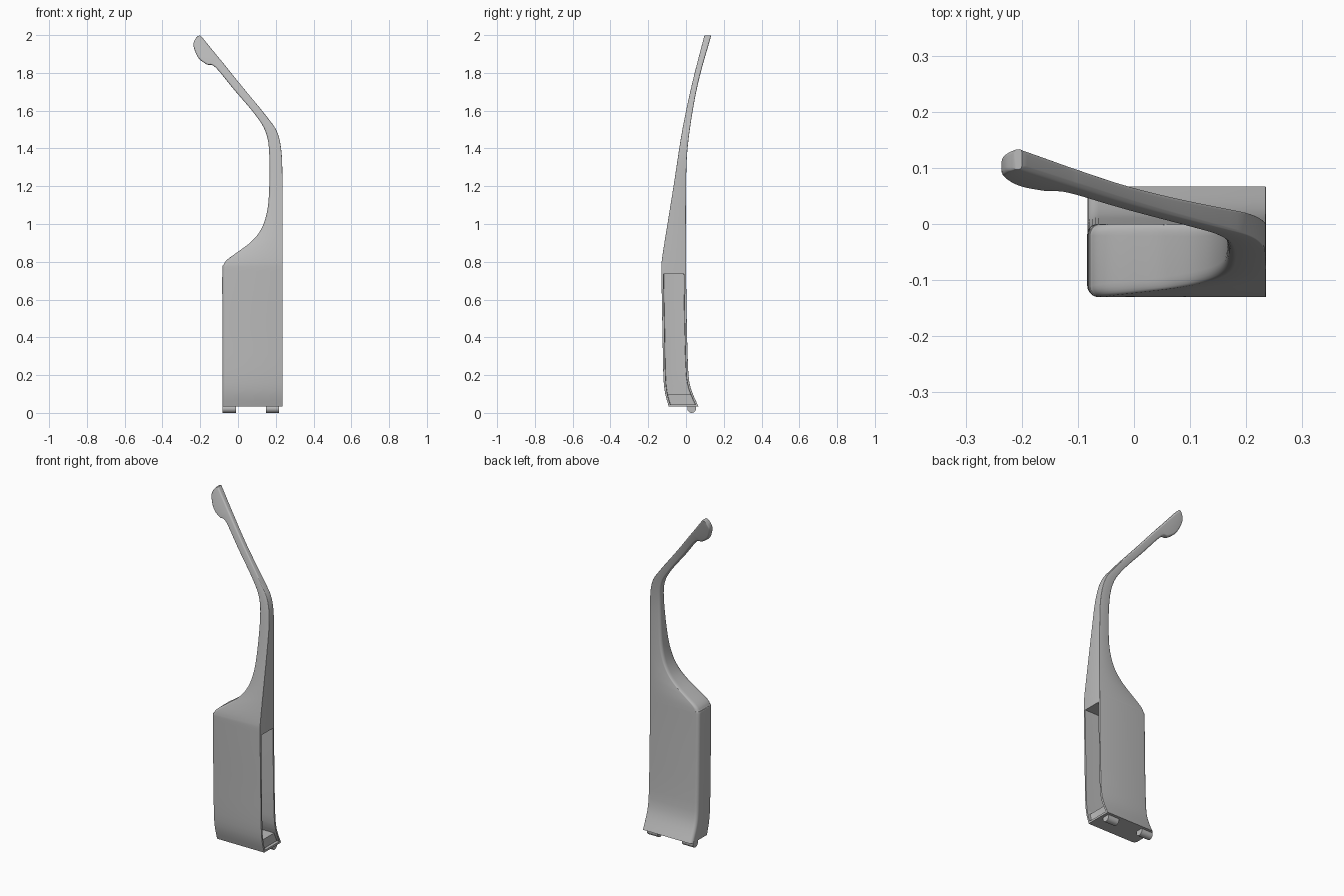
import bpy, bmesh, math
from mathutils import Vector

if "Cube" in bpy.data.objects:
    bpy.data.objects.remove(bpy.data.objects["Cube"])

grey = bpy.data.materials.new("light grey plastic")
grey.use_nodes = True
grey.diffuse_color = (0.5, 0.5, 0.5, 1)
grey.node_tree.nodes["Principled BSDF"].inputs["Base Color"].default_value = (0.5, 0.5, 0.5, 1)

# Front and back depth of the arm by height: (z, y)
FRONT = [(0.03, -0.09), (0.1, -0.11), (0.18, -0.119), (0.4, -0.124), (0.74, -0.13),
         (0.8, -0.129), (1.0, -0.098), (1.2, -0.066), (1.5, -0.019), (1.75, 0.034), (2.0, 0.098)]
BACK = [(0.03, 0.068), (0.1, 0.036), (0.15, 0.02), (0.2, 0.013), (0.4, 0.006), (0.8, 0.0),
        (1.3, 0.002), (1.5, 0.02), (1.75, 0.065), (2.0, 0.134)]
# Outline stations: inner edge x, z, outer edge x, z, inner radius, outer radius
STATIONS = [(-0.083, 0.033, 0.235, 0.033, 0.02, 0.001),
            (-0.083, 0.2, 0.235, 0.2, 0.02, 0.001),
            (-0.083, 0.5, 0.235, 0.5, 0.02, 0.001),
            (-0.083, 0.75, 0.235, 0.75, 0.02, 0.001),
            (-0.076, 0.785, 0.235, 0.8, 0.02, 0.001),
            (-0.055, 0.813, 0.235, 0.85, 0.02, 0.001),
            (0.0, 0.853, 0.235, 0.91, 0.02, 0.001),
            (0.065, 0.902, 0.235, 0.97, 0.02, 0.001),
            (0.115, 0.96, 0.235, 1.03, 0.02, 0.001),
            (0.148, 1.04, 0.235, 1.08, 0.018, 0.001),
            (0.164, 1.16, 0.235, 1.17, 0.016, 0.001),
            (0.165, 1.38, 0.232, 1.36, 0.014, 0.002),
            (0.145, 1.49, 0.21, 1.48, 0.012, 0.003),
            (0.09, 1.58, 0.155, 1.565, 0.01, 0.005),
            (-0.02, 1.71, 0.02, 1.73, 0.01, 0.007),
            (-0.12, 1.83, -0.084, 1.859, 0.01, 0.008),
            (-0.165, 1.845, -0.11, 1.89, 0.01, 0.008),
            (-0.21, 1.88, -0.145, 1.933, 0.01, 0.008),
            (-0.235, 1.94, -0.184, 1.981, 0.01, 0.008),
            (-0.23, 1.973, -0.193, 1.992, 0.01, 0.008),
            (-0.214, 1.994, -0.2, 1.999, 0.005, 0.005)]


def spline(rows, t):
    """Smooth value of every column at key t, where column 0 is the key."""
    t = min(max(t, rows[0][0]), rows[-1][0])
    i = next(k for k in range(len(rows) - 1) if t <= rows[k + 1][0])
    a, b = rows[i], rows[i + 1]
    before, after = rows[max(i - 1, 0)], rows[min(i + 2, len(rows) - 1)]
    h = b[0] - a[0]
    s = (t - a[0]) / h
    out = []
    for c in range(1, len(a)):
        m0 = (b[c] - before[c]) / (b[0] - before[0]) * h
        m1 = (after[c] - a[c]) / (after[0] - a[0]) * h
        out.append((2*s**3 - 3*s**2 + 1) * a[c] + (s**3 - 2*s**2 + s) * m0
                   + (3*s**2 - 2*s**3) * b[c] + (s**3 - s**2) * m1)
    return out


def ring(xl, zl, xr, zr, rl, rr, inset=0.0, steps=5):
    """Rounded section between the inner and outer edge."""
    left, right = Vector((xl, 0, zl)), Vector((xr, 0, zr))
    width = (right - left).length
    depth = spline(BACK, (zl + zr) / 2)[0] - spline(FRONT, (zl + zr) / 2)[0]
    corners = [(0, 0, rl, 180), (1, 0, rr, 270), (1, 1, rr, 0), (0, 1, rl, 90)]
    points = []
    for u, v, r, start in corners:
        r = min(r, depth * 0.45, width * 0.45)
        cu, cv = abs(u - r / width), abs(v - r / depth)
        for k in range(steps + 1):
            a = math.radians(start + 90 * k / steps)
            p = left.lerp(right, cu + math.cos(a) * r / width)
            f, b = spline(FRONT, p.z)[0] + inset, spline(BACK, p.z)[0] - inset
            p.y = f + (b - f) * (cv + math.sin(a) * r / depth)
            points.append(p)
    return points


def loft(name, rings):
    bm = bmesh.new()
    loops = [[bm.verts.new(p) for p in r] for r in rings]
    n = len(loops[0])
    for lo, hi in zip(loops, loops[1:]):
        for i in range(n):
            bm.faces.new((lo[i], lo[(i + 1) % n], hi[(i + 1) % n], hi[i]))
    bm.faces.new(loops[0][::-1])
    bm.faces.new(loops[-1])
    bmesh.ops.recalc_face_normals(bm, faces=bm.faces)
    mesh = bpy.data.meshes.new(name)
    bm.to_mesh(mesh)
    bm.free()
    obj = bpy.data.objects.new(name, mesh)
    bpy.context.collection.objects.link(obj)
    mesh.materials.append(grey)
    return obj


def activate(obj):
    bpy.ops.object.select_all(action="DESELECT")
    obj.select_set(True)
    bpy.context.view_layer.objects.active = obj


def cut(target, cutter):
    cutter.hide_render = True
    mod = target.modifiers.new("cut", "BOOLEAN")
    mod.operation, mod.solver, mod.object = "DIFFERENCE", "EXACT", cutter
    activate(target)
    bpy.ops.object.modifier_apply(modifier=mod.name)
    bpy.data.objects.remove(cutter)


# Arm with its hooked, rounded tip
keyed = [(i, *row) for i, row in enumerate(STATIONS)]
count = (len(STATIONS) - 1) * 5
arm = loft("temple_arm", [ring(*spline(keyed, i / 5)) for i in range(count + 1)])


def pocket(name, x, z0, z1):
    """Cutter that follows the curved walls and opens on the outer side."""
    heights = [z0 + (z1 - z0) * i / 24 for i in range(25)]
    return loft(name, [ring(x, z, 0.3, z, 0.004, 0.001, 0.011) for z in heights])


# Hollow compartment and the shallow recess of the end block
cut(arm, pocket("compartment_cutter", -0.068, 0.1, 0.735))
cut(arm, pocket("recess_cutter", 0.218, 0.045, 0.11))
activate(arm)
bpy.ops.object.shade_smooth_by_angle(angle=math.radians(32))

# Hinge knuckles under the end block
for name, x0, x1 in (("inner_hinge_knuckle", -0.083, -0.01), ("outer_hinge_knuckle", 0.148, 0.218)):
    bpy.ops.mesh.primitive_cylinder_add(vertices=32, radius=0.023, depth=x1 - x0,
                                        location=((x0 + x1) / 2, 0.03, 0.023),
                                        rotation=(0, math.pi / 2, 0))
    knuckle = bpy.context.object
    knuckle.name = name
    knuckle.data.materials.append(grey)
    bpy.ops.object.shade_smooth_by_angle(angle=math.radians(32))
